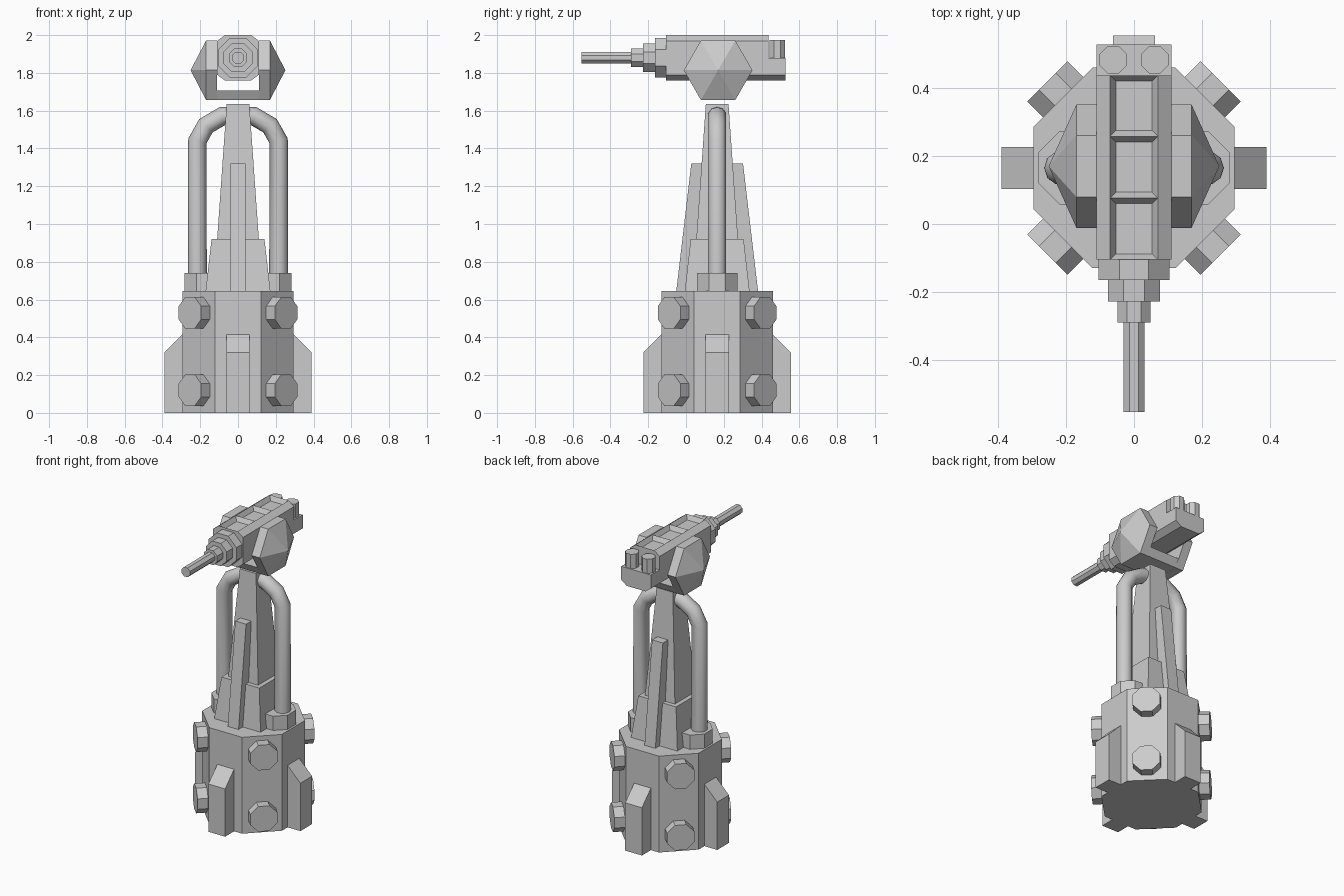
import bpy, bmesh
from math import pi, cos, sin, tan
from mathutils import Matrix, Vector

if "Cube" in bpy.data.objects:
    bpy.data.objects.remove(bpy.data.objects["Cube"])

CY = 0.165          # y of the pedestal axis
GZ = 1.88           # z of the gun axis


def finish(name, bm):
    mesh = bpy.data.meshes.new(name)
    bm.to_mesh(mesh)
    bm.free()
    ob = bpy.data.objects.new(name, mesh)
    bpy.context.collection.objects.link(ob)
    return ob


def loft_bm(rings):
    """Skin a list of equal-sized rings and cap both ends."""
    bm = bmesh.new()
    vs = [[bm.verts.new(p) for p in r] for r in rings]
    n = len(rings[0])
    for a, b in zip(vs, vs[1:]):
        for i in range(n):
            j = (i + 1) % n
            bm.faces.new((a[i], a[j], b[j], b[i]))
    bm.faces.new(vs[0])
    bm.faces.new(vs[-1])
    bmesh.ops.remove_doubles(bm, verts=bm.verts, dist=1e-5)
    bmesh.ops.recalc_face_normals(bm, faces=bm.faces)
    return bm


def loft(name, rings):
    return finish(name, loft_bm(rings))


def octagon(apothem):
    r = apothem / cos(pi / 8)
    return [(r * cos(pi / 8 + i * pi / 4), r * sin(pi / 8 + i * pi / 4)) for i in range(8)]


def upright(name, apothem, x, y, z0, z1):
    return loft(name, [[(x + u, y + v, z) for u, v in octagon(apothem)] for z in (z0, z1)])


def square(hx, hy, z, y=CY):
    return [(-hx, y - hy, z), (hx, y - hy, z), (hx, y + hy, z), (-hx, y + hy, z)]


# Octagonal base
upright("base", 0.295, 0, CY, 0, 0.645)

# Four buttresses on the axes and eight bolts on the diagonals
side = [(0.25, 0), (0.39, 0), (0.39, 0.32), (0.295, 0.415), (0.25, 0.415)]
for k in range(4):
    place = Matrix.Translation((0, CY, 0)) @ Matrix.Rotation(k * pi / 2, 4, 'Z')
    ob = loft("buttress", [[(u, y, z) for u, z in side] for y in (-0.062, 0.062)])
    ob.data.transform(place)
    for z in (0.12, 0.53):
        ob = loft("bolt", [[(d, u, z + v) for u, v in octagon(0.084)] for d in (0.28, 0.36)])
        ob.data.transform(place @ Matrix.Rotation(pi / 4, 4, 'Z'))

# Tapered tower with a flared foot and front and back fins
loft("tower", [square(0.13, 0.13, 0.64), square(0.06, 0.06, 1.635)])
loft("tower_foot", [square(0.172, 0.172, 0.64), square(0.14, 0.14, 0.92)])
loft("tower_fins", [square(0.04, 0.217, 0.64), square(0.04, 0.137, 1.32)])

# Side pipes bending over into the tower, with sockets
for s in (1, -1):
    upright("pipe_socket", 0.107, s * 0.175, CY, 0.64, 0.74)
    path = [(0.215, 0.66), (0.215, 1.44), (0.17, 1.52), (0.085, 1.57), (0, 1.573)]
    cu = bpy.data.curves.new("pipe", 'CURVE')
    cu.dimensions = '3D'
    cu.bevel_depth = 0.05
    cu.bevel_resolution = 3
    sp = cu.splines.new('POLY')
    sp.points.add(len(path) - 1)
    for p, (x, z) in zip(sp.points, path):
        p.co = (s * x, CY, z, 1)
    ob = bpy.data.objects.new("pipe", cu)
    bpy.context.collection.objects.link(ob)
    bpy.ops.object.select_all(action='DESELECT')
    ob.select_set(True)
    bpy.context.view_layer.objects.active = ob
    bpy.ops.object.convert(target='MESH')
    bpy.ops.object.shade_smooth_by_angle(angle=pi / 3)

# Gun hull with three sunken panels along the top
hull = [(0.07, 1.76), (0.11, 1.79), (0.11, 1.97), (0.07, 2.0),
        (-0.07, 2.0), (-0.11, 1.97), (-0.11, 1.79), (-0.07, 1.76)]
bm = loft_bm([[(x, y, z) for x, z in hull] for y in (-0.105, 0.077, 0.258, 0.437)])
tops = [f for f in bm.faces if all(v.co.z > 1.99 for v in f.verts)]
bmesh.ops.inset_individual(bm, faces=tops, thickness=0.024, depth=-0.03)
finish("gun_hull", bm)

# Rear ledge with two short canisters
ledge = [(0.07, 1.76), (0.11, 1.79), (0.11, 1.88), (-0.11, 1.88), (-0.11, 1.79), (-0.07, 1.76)]
loft("rear_ledge", [[(x, y, z) for x, z in ledge] for y in (0.43, 0.528)])
for s in (1, -1):
    upright("canister", 0.04, s * 0.061, 0.483, 1.87, 1.975)

# Stepped collars and barrel
for name, r, y0, y1 in (("collar_large", 0.104, -0.10, -0.165),
                        ("collar_medium", 0.076, -0.16, -0.228),
                        ("collar_small", 0.048, -0.22, -0.29),
                        ("barrel", 0.031, -0.28, -0.553)):
    loft(name, [[(u, y, GZ + v) for u, v in octagon(r)] for y in (y0, y1)])

# Hexagonal side shields with pointed caps, joined by a cross plate
for s in (1, -1):
    loft("side_shield", [[(s * x, 0.17 + r * cos(i * pi / 3), 1.814 + r * sin(i * pi / 3))
                          for i in range(6)]
                         for x, r in ((0.11, 0.182), (0.169, 0.182), (0.251, 0))])
loft("cross_plate", [square(0.115, 0.091, 1.657, 0.17), square(0.115, 0.118, 1.708, 0.17)])
